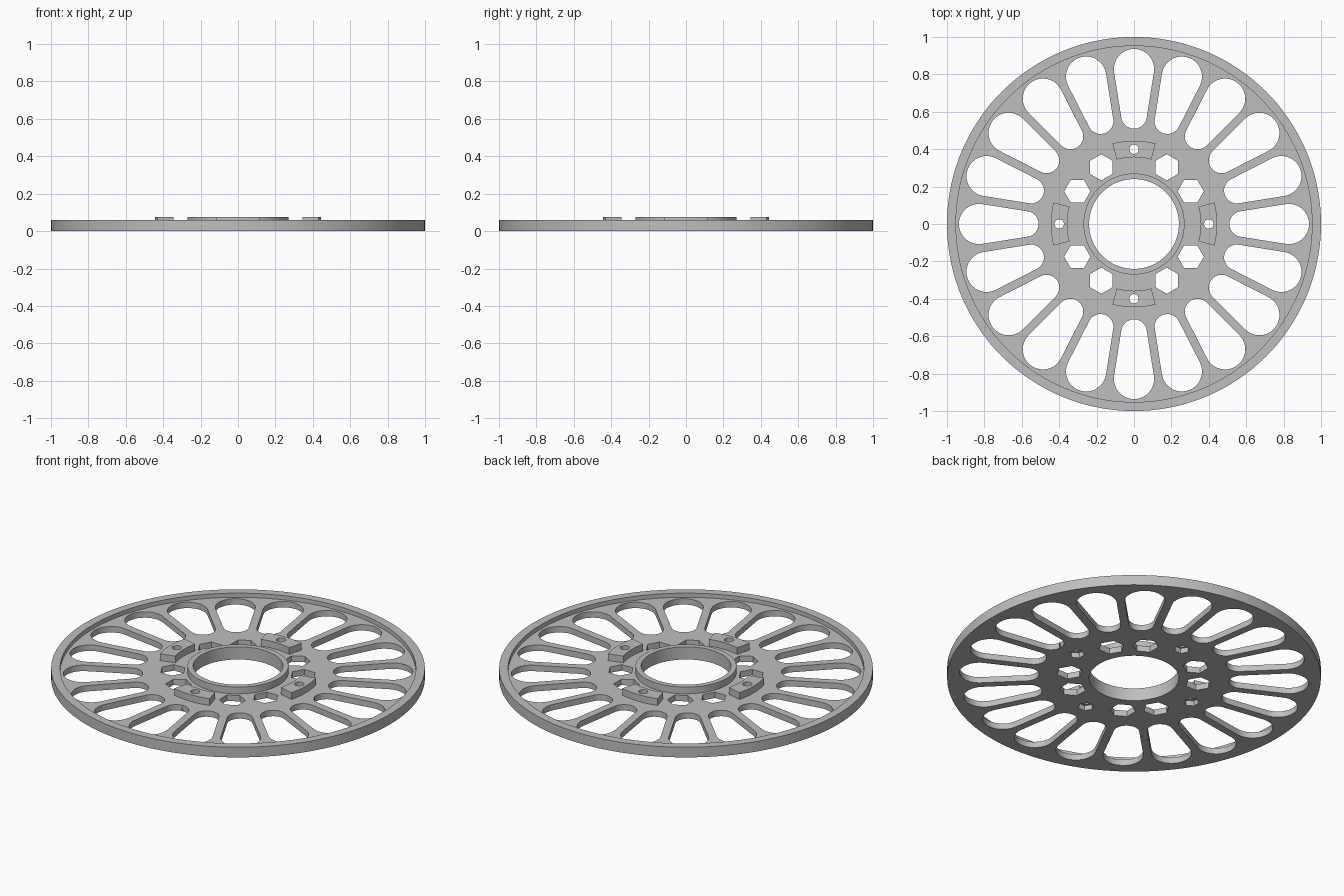
import bpy, bmesh
from math import sin, cos, pi, radians

PLATE_TOP, RIM_TOP, HUB_TOP = 0.035, 0.06, 0.075
SLOTS, SPOKE_HALF = 20, 0.022

old = bpy.data.objects.get("Cube")
if old:
    bpy.data.objects.remove(old, do_unlink=True)

grey = bpy.data.materials.new("light_grey")
grey.use_nodes = True
colour = (0.52, 0.52, 0.52, 1)
grey.diffuse_color = colour
grey.node_tree.nodes["Principled BSDF"].inputs["Base Color"].default_value = colour


def make_object(name, bm):
    bmesh.ops.recalc_face_normals(bm, faces=bm.faces)
    mesh = bpy.data.meshes.new(name)
    bm.to_mesh(mesh)
    bm.free()
    mesh.materials.append(grey)
    obj = bpy.data.objects.new(name, mesh)
    bpy.context.collection.objects.link(obj)
    return obj


def arc(cx, r, a0, a1, n):
    """Points on an arc centred at (cx, 0), angles in radians."""
    return [(cx + r * cos(a0 + (a1 - a0) * i / n), r * sin(a0 + (a1 - a0) * i / n))
            for i in range(n + 1)]


def prism(bm, outline, turn, z0, z1):
    """Extrude an outline drawn along +x, turned about the wheel axis."""
    c, s = cos(turn), sin(turn)
    rows = [[bm.verts.new((x * c - y * s, x * s + y * c, z)) for x, y in outline]
            for z in (z0, z1)]
    n = len(outline)
    bm.faces.new(rows[0][::-1])
    bm.faces.new(rows[1])
    for i in range(n):
        j = (i + 1) % n
        bm.faces.new((rows[0][i], rows[0][j], rows[1][j], rows[1][i]))


def lathe(name, profile, steps):
    bm = bmesh.new()
    rings = [[bm.verts.new((r * cos(2 * pi * k / steps), r * sin(2 * pi * k / steps), z))
              for r, z in profile] for k in range(steps)]
    for k in range(steps):
        a, b = rings[k], rings[(k + 1) % steps]
        for i in range(len(profile)):
            j = (i + 1) % len(profile)
            bm.faces.new((a[i], b[i], b[j], a[j]))
    return make_object(name, bm)


def cut(obj, cutter):
    mod = obj.modifiers.new("cut", 'BOOLEAN')
    mod.operation, mod.solver, mod.object = 'DIFFERENCE', 'EXACT', cutter
    bpy.ops.object.select_all(action='DESELECT')
    bpy.context.view_layer.objects.active = obj
    obj.select_set(True)
    bpy.ops.object.modifier_apply(modifier=mod.name)


def smooth(obj):
    bpy.ops.object.select_all(action='DESELECT')
    bpy.context.view_layer.objects.active = obj
    obj.select_set(True)
    bpy.ops.object.shade_smooth_by_angle(angle=radians(25))


# Wheel body: raised hub collar, thin web and raised outer rim
wheel = lathe("wheel_body", [
    (0.24, 0), (1, 0), (1, RIM_TOP), (0.952, RIM_TOP), (0.952, PLATE_TOP),
    (0.27, PLATE_TOP), (0.27, HUB_TOP), (0.24, HUB_TOP)], 144)

# Tapered slot outline, tangent to spokes of constant width
half = pi / SLOTS
outer_c = (0.936 + SPOKE_HALF) / (1 + sin(half))
inner_c = (0.51 - SPOKE_HALF) / (1 - sin(half))
slot = (arc(outer_c, outer_c * sin(half) - SPOKE_HALF, -pi / 2 - half, pi / 2 + half, 24)
        + arc(inner_c, inner_c * sin(half) - SPOKE_HALF, pi / 2 + half, 3 * pi / 2 - half, 20))

# Through openings: slots, hexagons and pin holes
bm = bmesh.new()
for k in range(SLOTS):
    prism(bm, slot, 2 * pi * k / SLOTS, -0.1, 0.2)
hexagon = arc(0.35, 0.07, pi / 6, pi / 6 + 5 * pi / 3, 5)
pin = arc(0.4, 0.025, 0, 2 * pi * 23 / 24, 23)
for k in range(4):
    for a in (pi / 6, pi / 3):
        prism(bm, hexagon, k * pi / 2 + a, -0.1, 0.2)
    prism(bm, pin, k * pi / 2, -0.1, 0.2)
openings = make_object("opening_cutter", bm)

# Nut recesses on the underside
bm = bmesh.new()
recess = arc(0.4, 0.042, pi / 6, pi / 6 + 5 * pi / 3, 5)
for k in range(4):
    prism(bm, recess, k * pi / 2, -0.1, 0.03)
recesses = make_object("recess_cutter", bm)

cut(wheel, openings)
cut(wheel, recesses)
smooth(wheel)

# Four curved mounting pads around the hub
span = radians(15)
pad_outline = arc(0, 0.445, -span, span, 12) + arc(0, 0.357, span, -span, 12)
for k, side in enumerate(("left", "back", "right", "front")):
    bm = bmesh.new()
    prism(bm, pad_outline, k * pi / 2, PLATE_TOP, HUB_TOP)
    pad = make_object("mounting_pad_" + side, bm)
    cut(pad, openings)
    smooth(pad)

for cutter in (openings, recesses):
    bpy.data.objects.remove(cutter, do_unlink=True)
